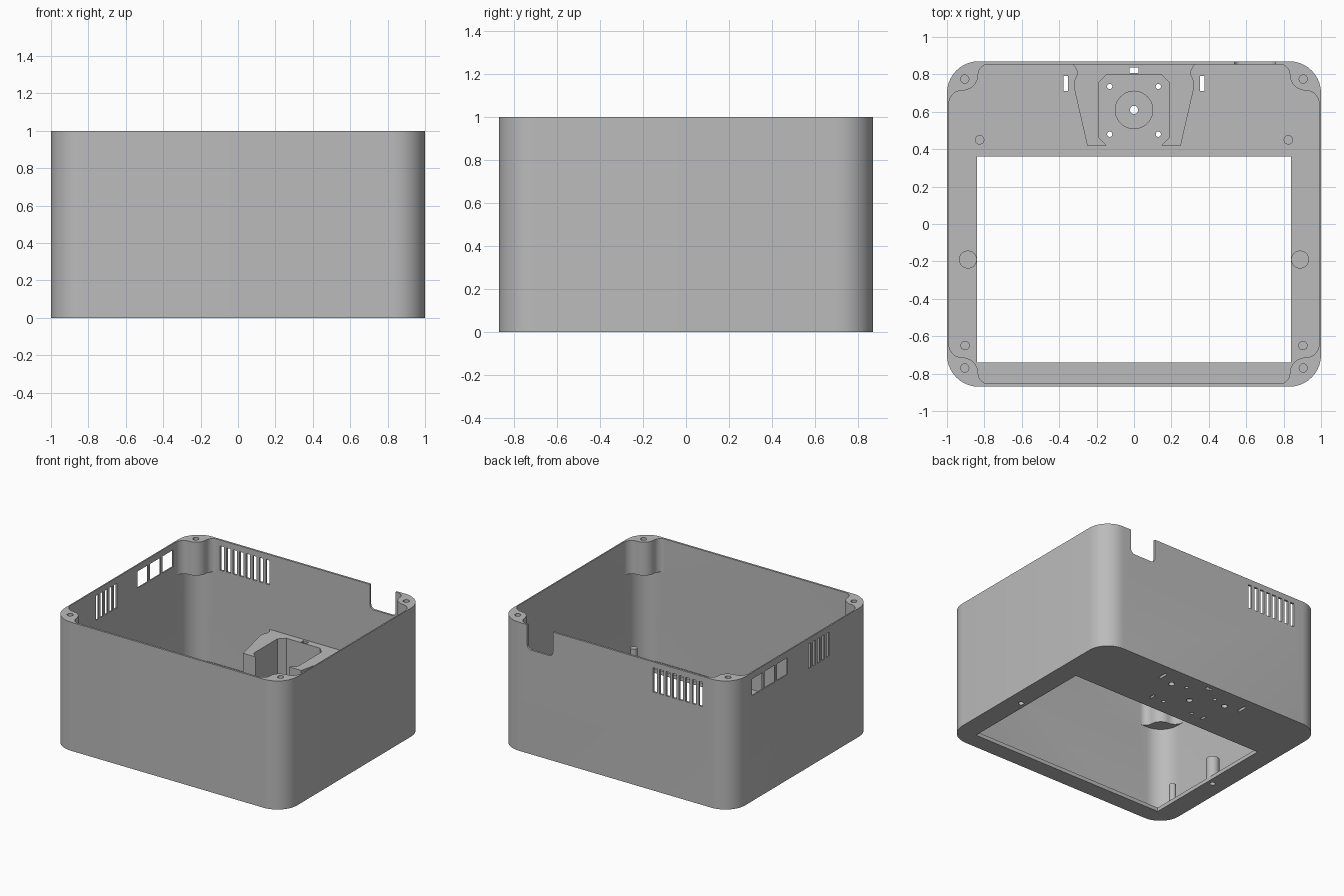
import bpy, bmesh
from math import pi, cos, sin, radians
from mathutils import Matrix, Vector

cube = bpy.data.objects.get("Cube")
if cube:
    bpy.data.objects.remove(cube, do_unlink=True)

grey = bpy.data.materials.new("Plain grey")
grey.use_nodes = True
grey.diffuse_color = (0.5, 0.5, 0.5, 1)
grey.node_tree.nodes["Principled BSDF"].inputs["Base Color"].default_value = (0.5, 0.5, 0.5, 1)

FLOOR = 0.03
UPRIGHT = Matrix.Rotation(pi / 2, 4, 'X')


def arc(cx, cy, r, a0, a1, n=10):
    angles = [radians(a0 + (a1 - a0) * i / n) for i in range(n + 1)]
    return [(cx + r * cos(a), cy + r * sin(a)) for a in angles]


def four_way(q):
    """Mirror a first-quadrant path into a closed outline."""
    left = [(-x, y) for x, y in reversed(q)]
    half = q + left
    return half + [(x, -y) for x, y in reversed(half)]


def rounded(hx, hy, r):
    return four_way(arc(hx - r, hy - r, r, 0, 90))


def rect(x0, x1, y0, y1):
    return [(x0, y0), (x1, y0), (x1, y1), (x0, y1)]


def circle(x, y, r, n=24):
    return arc(x, y, r, 0, 360, n)


def solid(name, parts):
    """One object from prisms given as (outline, z0, z1[, matrix])."""
    bm = bmesh.new()
    for outline, z0, z1, *matrix in parts:
        pts = []
        for p in outline:
            if all((Vector(p) - Vector(q)).length > 1e-4 for q in pts):
                pts.append(p)
        m = matrix[0] if matrix else Matrix()
        low = [bm.verts.new(m @ Vector((x, y, z0))) for x, y in pts]
        high = [bm.verts.new(m @ Vector((x, y, z1))) for x, y in pts]
        bm.faces.new(low)
        bm.faces.new(high)
        for i in range(len(pts)):
            j = (i + 1) % len(pts)
            bm.faces.new((low[i], low[j], high[j], high[i]))
    bmesh.ops.recalc_face_normals(bm, faces=bm.faces)
    mesh = bpy.data.meshes.new(name)
    bm.to_mesh(mesh)
    bm.free()
    mesh.materials.append(grey)
    obj = bpy.data.objects.new(name, mesh)
    bpy.context.collection.objects.link(obj)
    return obj


def cut(obj, parts):
    cutter = solid("cutter", parts)
    cutter.hide_render = True
    mod = obj.modifiers.new("cut", 'BOOLEAN')
    mod.operation, mod.solver, mod.object = 'DIFFERENCE', 'EXACT', cutter
    deps = bpy.context.evaluated_depsgraph_get()
    mesh = bpy.data.meshes.new_from_object(obj.evaluated_get(deps))
    obj.modifiers.clear()
    obj.data = mesh
    bpy.data.objects.remove(cutter, do_unlink=True)


def smooth(obj):
    bpy.ops.object.select_all(action='DESELECT')
    obj.select_set(True)
    bpy.context.view_layer.objects.active = obj
    bpy.ops.object.shade_smooth_by_angle(angle=radians(30))


# Outer case, hollowed below and between the corner screw bosses
case = solid("case", [(rounded(1, 0.87, 0.17), 0, 1)])
boss_path = (arc(0.918, 0.642, 0.072, 0, 90) + arc(0.918, 0.799, 0.085, 270, 180)
             + arc(0.778, 0.799, 0.055, 0, 90))
cut(case, [(rounded(0.99, 0.854, 0.155), FLOOR, 0.74)])
cut(case, [(four_way(boss_path), 0.7, 1.1)])

# Large floor opening and round motor recess
cut(case, [(rect(-0.84, 0.84, -0.74, 0.36), -0.1, 0.1),
           (circle(0, 0.61, 0.1, 40), 0.02, 0.1)])

# Screw holes, floor holes and slots
back_slot = (rect(-0.023, 0.023, 0.806, 0.836), -0.1, 0.6)
holes = [back_slot, (circle(0, 0.61, 0.022), -0.1, 0.1)]
for s in (-1, 1):
    holes += [(circle(s * 0.905, y, 0.022), 0.85, 1.1) for y in (0.775, -0.77)]
    holes += [(circle(s * 0.13, y, 0.014), -0.1, 0.1) for y in (0.735, 0.48)]
    holes += [(circle(s * 0.245, 0.705, 0.022), -0.1, 0.1),
              (circle(s * 0.885, -0.19, 0.02), -0.1, 0.1),
              (rect(s * 0.365 - 0.011, s * 0.365 + 0.011, 0.71, 0.79), -0.1, 0.1),
              (rect(s * 0.235 - 0.009, s * 0.235 + 0.009, 0.455, 0.505), -0.1, 0.1)]
cut(case, holes)

# Wall vents, square ports and cable notch
openings = []
for i in range(8):
    x = -0.735 + i * 0.056
    openings.append((rect(x - 0.016, x + 0.016, 0.8, 0.95), 0.765, 0.955))
for i in range(5):
    y = -0.315 + i * 0.056
    openings.append((rect(-1.1, -0.95, y - 0.016, y + 0.016), 0.765, 0.955))
for i in range(3):
    y = 0.245 + i * 0.153
    openings.append((rect(-1.1, -0.95, y - 0.066, y + 0.066), 0.82, 0.95))
notch = Matrix.Translation((0.647, 0, 1.01)) @ UPRIGHT
openings.append((rounded(0.11, 0.2, 0.035), -0.95, -0.8, notch))
cut(case, openings)
smooth(case)

# Raised motor mount with an eight-sided pocket open to the front
side = [(0.145, 0.42), (0.25, 0.42), (0.32, 0.725), (0.322, 0.75), (0.315, 0.775),
        (0.306, 0.795), (0.306, 0.82), (0.315, 0.84), (0.335, 0.86)]
pocket = [(0.145, 0.8), (0.19, 0.755), (0.19, 0.465)]
right_half = pocket + side
mount = solid("motor_mount", [(right_half + [(-x, y) for x, y in reversed(right_half)],
                               FLOOR - 0.005, 0.42)])
cut(mount, [back_slot])
smooth(mount)

# Locating posts standing on the floor
for s, label in ((-1, "right"), (1, "left")):
    for part, x, y, r in (("middle_post", 0.888, -0.19, 0.048),
                          ("front_post", 0.903, -0.65, 0.025),
                          ("rear_post", 0.825, 0.45, 0.025)):
        smooth(solid(f"{label}_{part}", [(circle(s * x, y, r), FLOOR - 0.005, 0.2)]))
